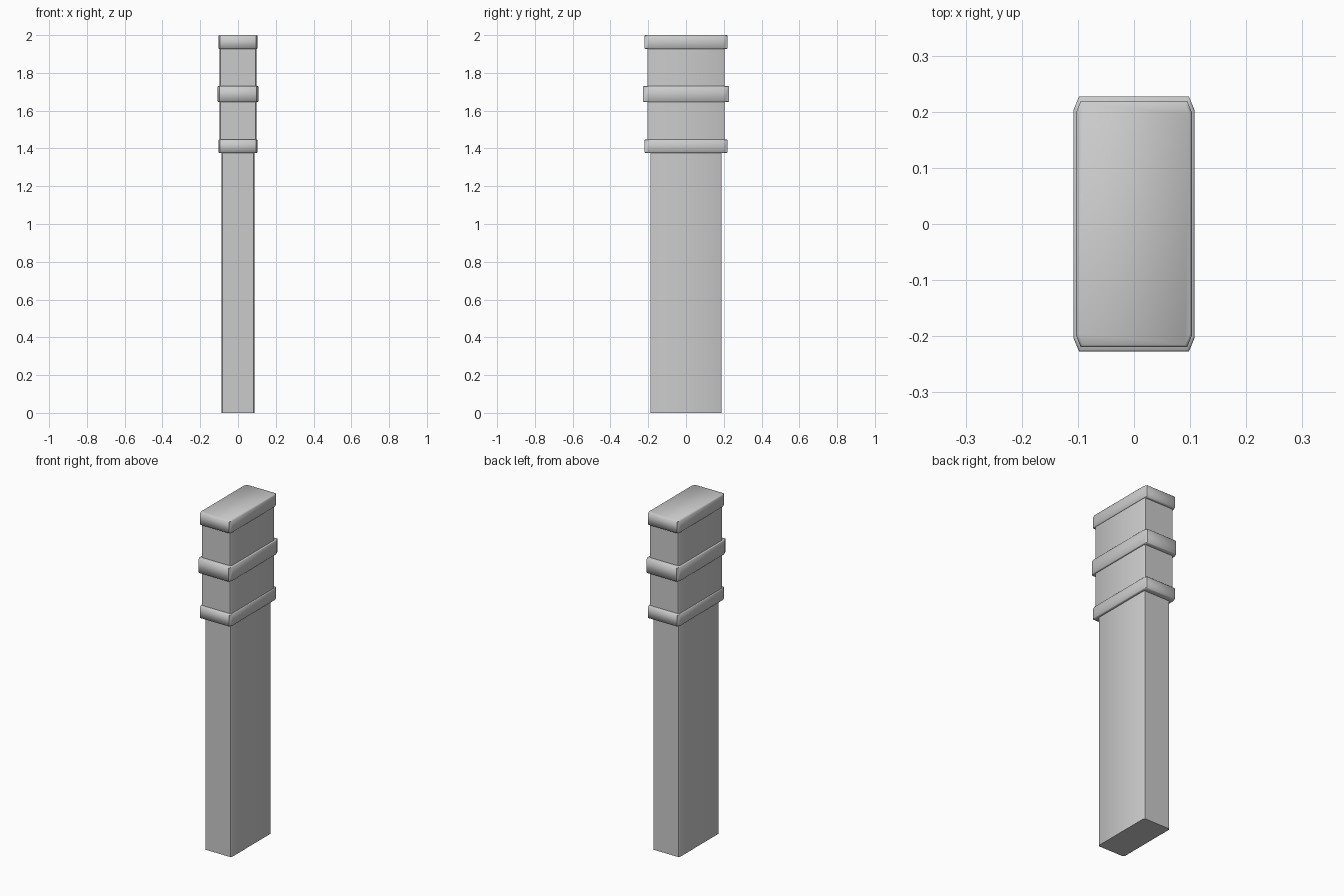
import bpy
import bmesh
import math

if "Cube" in bpy.data.objects:
    bpy.data.objects.remove(bpy.data.objects["Cube"])

# Cross-sections: half width, half depth, corner chamfer in x and in y
SHAFT = (0.088, 0.188, 0.006, 0.010)
NECK = (0.098, 0.204, 0.006, 0.010)
RIM = (0.103, 0.219, 0.008, 0.020)
BAND = (0.108, 0.227, 0.010, 0.024)


def inset(section, d):
    w, h, cx, cy = section
    return (w - d, h - d, cx, cy)


def outline(section):
    w, h, cx, cy = section
    return [(w, -h + cy), (w, h - cy), (w - cx, h), (-w + cx, h),
            (-w, h - cy), (-w, -h + cy), (-w + cx, -h), (w - cx, -h)]


def loft(name, levels, bottom=False, top=False):
    """Skin chamfered rectangles stacked along z."""
    bm = bmesh.new()
    rings = [[bm.verts.new((x, y, z)) for x, y in outline(s)] for z, s in levels]
    for a, b in zip(rings, rings[1:]):
        for i in range(8):
            j = (i + 1) % 8
            bm.faces.new((a[i], a[j], b[j], b[i]))
    if bottom:
        bm.faces.new(rings[0][::-1])
    if top:
        bm.faces.new(rings[-1])
    mesh = bpy.data.meshes.new(name)
    bm.to_mesh(mesh)
    bm.free()
    obj = bpy.data.objects.new(name, mesh)
    bpy.context.collection.objects.link(obj)
    bpy.context.view_layer.objects.active = obj
    obj.select_set(True)
    bpy.ops.object.shade_smooth_by_angle(angle=math.radians(50))
    obj.select_set(False)


def collar(name, z0, z1, section, below, above):
    """Raised ring with softened rims and ledges meeting its neighbours."""
    e = 0.003
    loft(name, [(z0, below), (z0, inset(section, e)), (z0 + e, section),
                (z1 - e, section), (z1, inset(section, e)), (z1, above)])


# Long plain shaft
loft("shaft", [(0, SHAFT), (1.376, SHAFT)], bottom=True)

# Head: two neck blocks between three raised rings
collar("lower_collar", 1.376, 1.447, RIM, SHAFT, NECK)
loft("lower_neck", [(1.447, NECK), (1.645, NECK)])
collar("middle_band", 1.645, 1.73, BAND, NECK, NECK)
loft("upper_neck", [(1.73, NECK), (1.927, NECK)])

# Top cap
loft("top_cap", [(1.927, NECK), (1.927, inset(RIM, 0.003)), (1.93, RIM),
                 (1.996, RIM), (2.0, inset(RIM, 0.004))], top=True)
